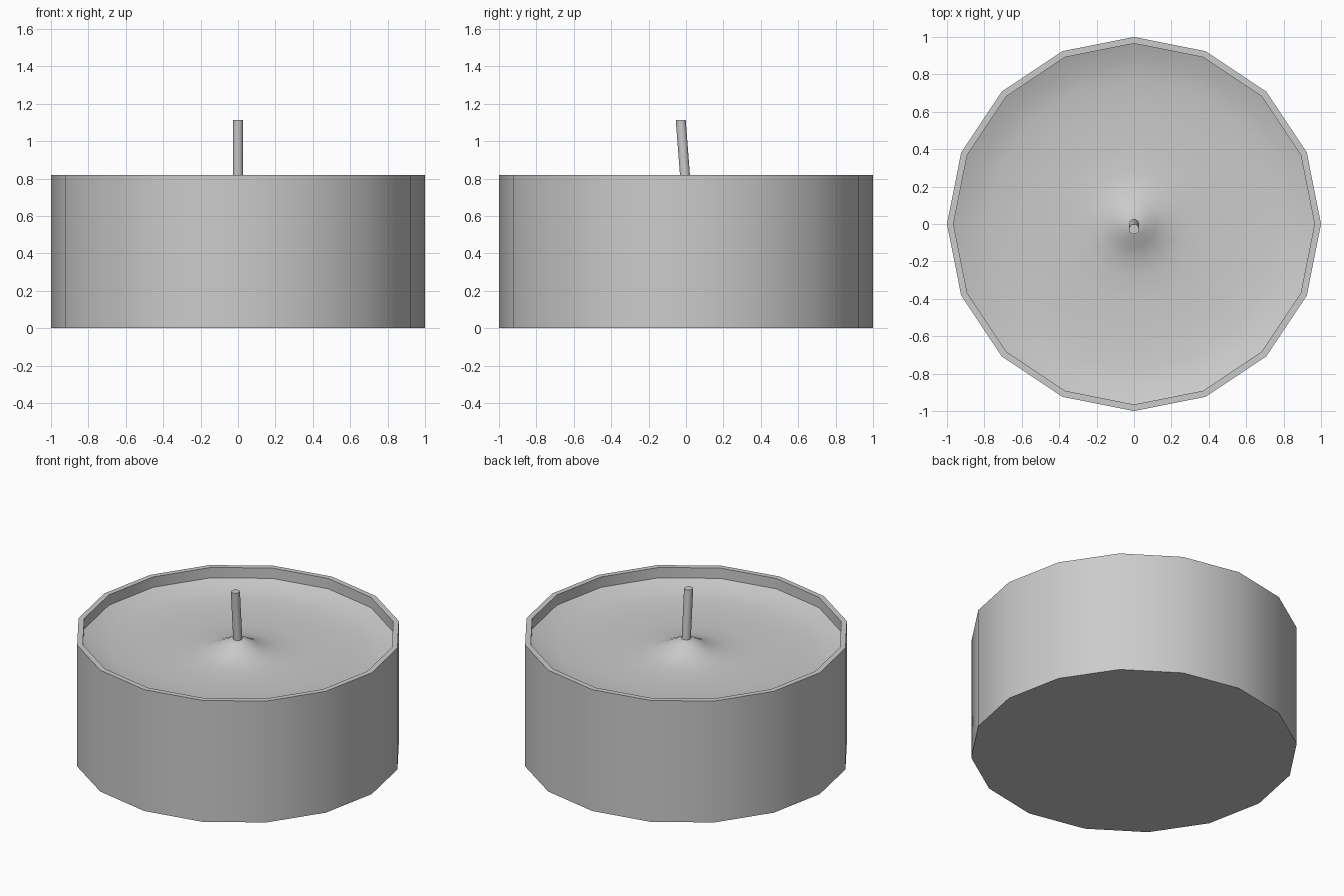
import bpy, bmesh, math
from mathutils import Vector

if "Cube" in bpy.data.objects:
    bpy.data.objects.remove(bpy.data.objects["Cube"])

SIDES = 16


def ring(bm, r, z, n=SIDES, centre=(0, 0)):
    return [bm.verts.new((centre[0] + r * math.cos(2 * math.pi * i / n),
                          centre[1] + r * math.sin(2 * math.pi * i / n), z))
            for i in range(n)]


def bridge(bm, a, b):
    n = len(a)
    for i in range(n):
        j = (i + 1) % n
        bm.faces.new((a[i], a[j], b[j], b[i]))


def finish(bm, name):
    mesh = bpy.data.meshes.new(name)
    bm.to_mesh(mesh)
    bm.free()
    obj = bpy.data.objects.new(name, mesh)
    bpy.context.collection.objects.link(obj)
    bpy.ops.object.select_all(action='DESELECT')
    obj.select_set(True)
    bpy.context.view_layer.objects.active = obj
    bpy.ops.object.shade_smooth_by_angle(angle=math.radians(40))
    return obj


def lathe(name, profile, cap_start=False, cap_end=False):
    # profile runs so that the faces point outwards / upwards
    bm = bmesh.new()
    rings = [ring(bm, r, z) for r, z in profile]
    for a, b in zip(rings, rings[1:]):
        bridge(bm, a, b)
    if cap_start:
        bm.faces.new(rings[0][::-1])
    if cap_end:
        bm.faces.new(rings[-1])
    return finish(bm, name)


# Thin-walled holder: base, outer wall, flat rim and inner wall down to the wax
lathe("holder", [(1, 0), (1, 0.82), (0.965, 0.82), (0.965, 0.75)], cap_start=True)

# Wax: raised at the wall, shallow pool, mound round the wick
lathe("wax", [(0.965, 0.75), (0.88, 0.718), (0.78, 0.70), (0.62, 0.69),
              (0.42, 0.688), (0.28, 0.695), (0.19, 0.712), (0.12, 0.742),
              (0.07, 0.770), (0.025, 0.785)], cap_end=True)

# Wick leaning slightly to the front
bm = bmesh.new()
low = ring(bm, 0.028, 0.76, 10, (0, -0.001))
high = ring(bm, 0.028, 1.112, 10, (0, -0.028))
bridge(bm, low, high)
bm.faces.new(low[::-1])
bm.faces.new(high)
finish(bm, "wick")
